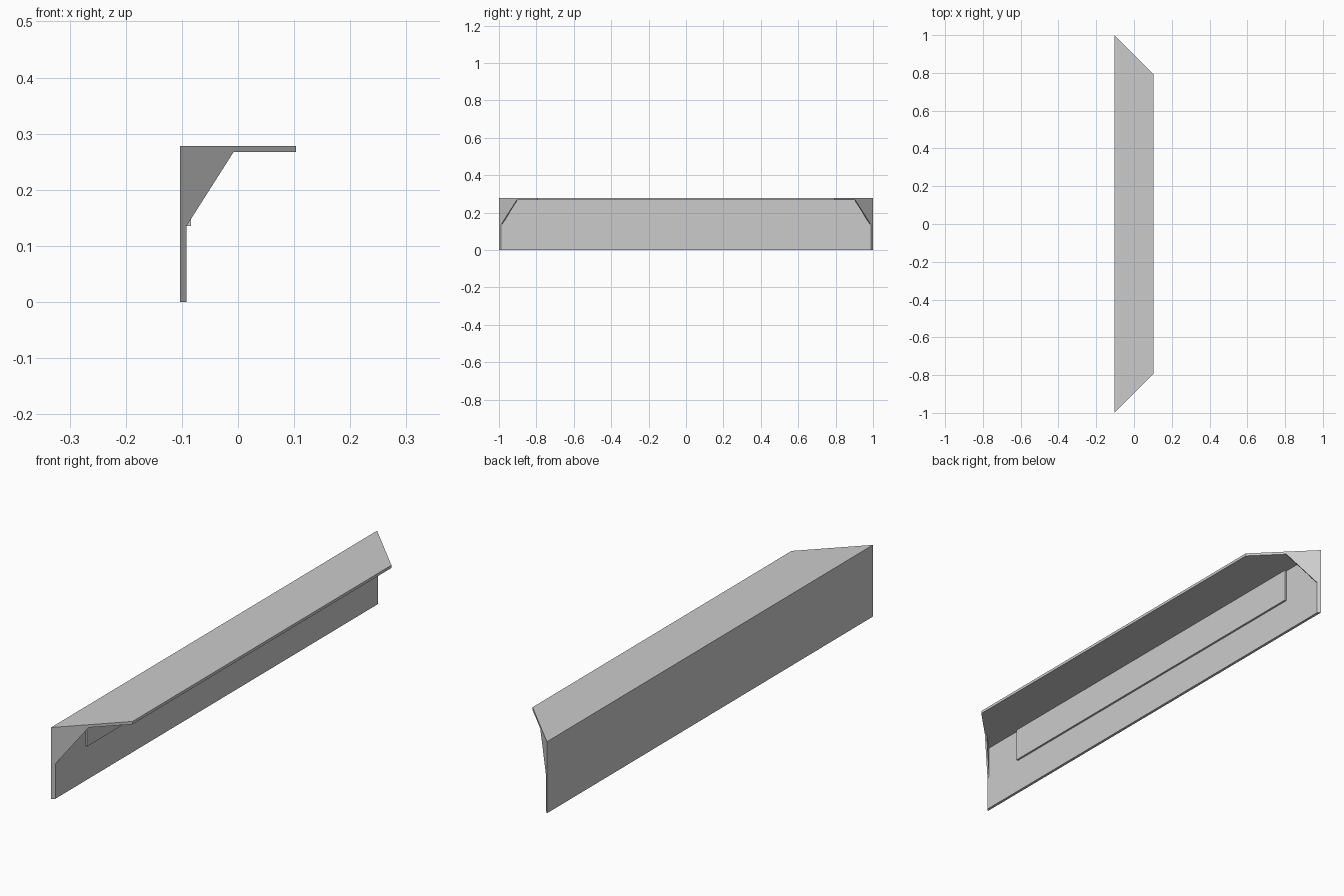
import bpy
import bmesh
from mathutils import Vector

if "Cube" in bpy.data.objects:
    bpy.data.objects.remove(bpy.data.objects["Cube"])

# Outer corner, front edge, height, sheet thickness
LEFT, RIGHT, TOP, T = -0.103, 0.103, 0.278, 0.011
INNER, CEILING = LEFT + T, TOP - T

grey = bpy.data.materials.new("plain grey")
grey.use_nodes = True
colour = (0.6, 0.6, 0.6, 1)
grey.diffuse_color = colour
grey.node_tree.nodes["Principled BSDF"].inputs["Base Color"].default_value = colour


def mitre(x):
    """Half length of the trim at depth x, for 45 degree ends."""
    return 1 - (x - LEFT)


def prism(name, start, end):
    """Solid between two matching outlines."""
    bm = bmesh.new()
    a = [bm.verts.new(p) for p in start]
    b = [bm.verts.new(p) for p in end]
    bm.faces.new(a)
    bm.faces.new(b[::-1])
    for i in range(len(a)):
        j = (i + 1) % len(a)
        bm.faces.new((a[i], b[i], b[j], a[j]))
    bmesh.ops.recalc_face_normals(bm, faces=bm.faces)
    mesh = bpy.data.meshes.new(name)
    bm.to_mesh(mesh)
    bm.free()
    mesh.materials.append(grey)
    obj = bpy.data.objects.new(name, mesh)
    bpy.context.collection.objects.link(obj)
    return obj


# L-shaped trim with mitred ends
profile = [(LEFT, 0), (INNER, 0), (INNER, CEILING),
           (RIGHT, CEILING), (RIGHT, TOP), (LEFT, TOP)]
prism("angle_trim",
      [(x, -mitre(x), z) for x, z in profile],
      [(x, mitre(x), z) for x, z in profile])

# Thin triangular gusset lying in each mitre plane
corner = [(INNER, 0.135), (-0.008, CEILING), (INNER, CEILING)]
for name, side in (("front_gusset", -1), ("back_gusset", 1)):
    outer = [Vector((x, side * mitre(x), z)) for x, z in corner]
    inward = Vector((-1, -side, 0)).normalized() * 0.007
    prism(name, outer, [p + inward for p in outer])

# Raised backing strip on the inside of the wall
strip = [(INNER, 0.135), (-0.084, 0.135), (-0.084, CEILING), (INNER, CEILING)]
prism("backing_strip",
      [(x, -0.805, z) for x, z in strip],
      [(x, 0.805, z) for x, z in strip])
